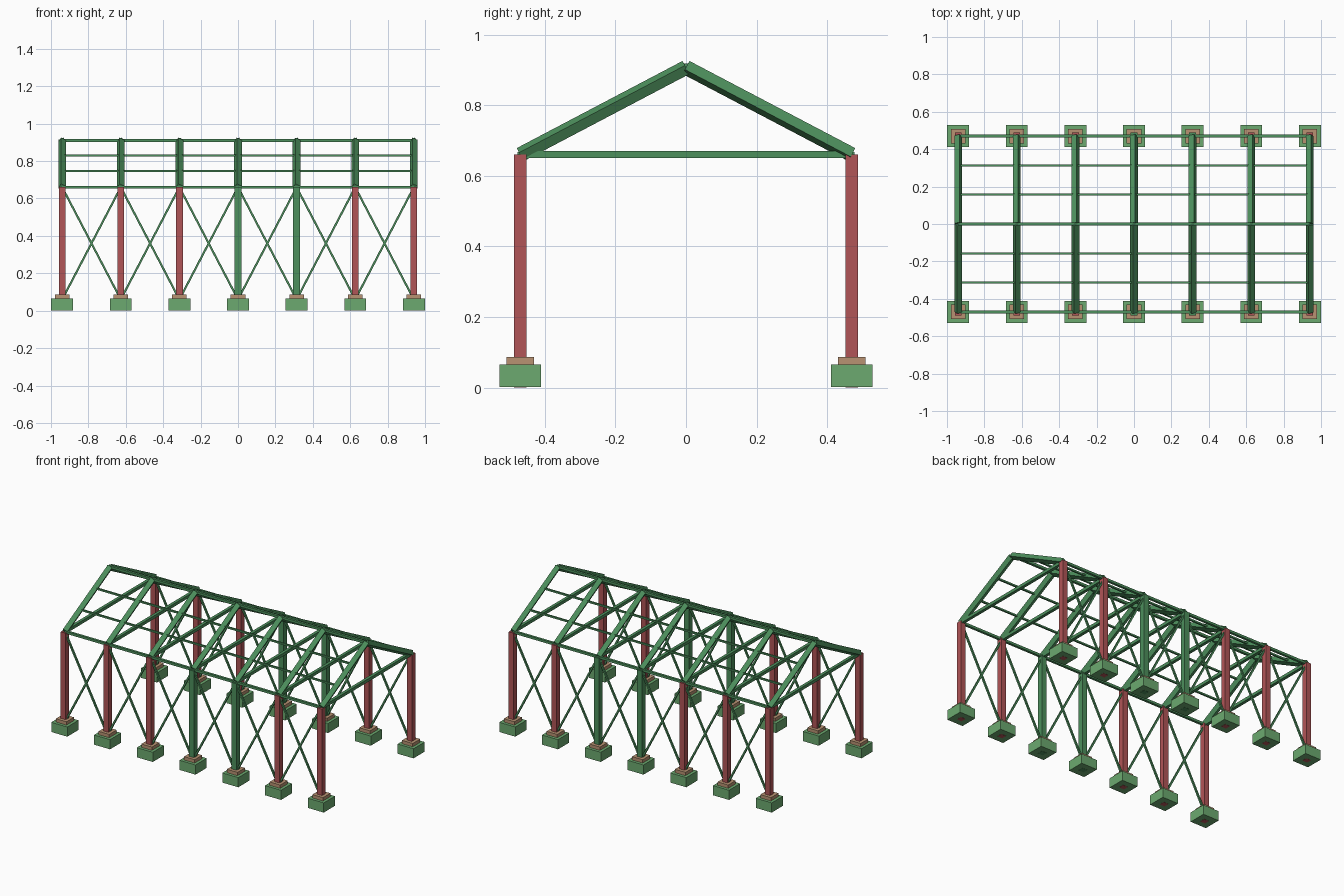
import bpy
import math
from mathutils import Matrix, Vector

if "Cube" in bpy.data.objects:
    bpy.data.objects.remove(bpy.data.objects["Cube"], do_unlink=True)


def material(name, rgb):
    m = bpy.data.materials.new(name)
    m.use_nodes = True
    m.diffuse_color = (*rgb, 1)
    m.node_tree.nodes["Principled BSDF"].inputs["Base Color"].default_value = (*rgb, 1)
    return m


RED = material("red_steel", (0.44, 0.09, 0.095))
GREEN = material("green_steel", (0.075, 0.28, 0.11))
FOOTING = material("light_green_footing", (0.15, 0.40, 0.16))
TAN = material("tan_plinth", (0.48, 0.29, 0.17))


def beam(name, start, end, width, mat, twist=0.0, height=None):
    """Box of the given section running from start to end."""
    a, b = Vector(start), Vector(end)
    d = (b - a).normalized()
    side = d.cross(Vector((0, 0, 1)))
    if side.length < 0.001:
        side = Vector((1, 0, 0))
    side = Matrix.Rotation(twist, 3, d) @ side.normalized()
    up = side.cross(d)
    rot = Matrix((side, d, up)).transposed().to_4x4()
    bpy.ops.mesh.primitive_cube_add(size=1)
    ob = bpy.context.object
    ob.name = name
    size = Matrix.Diagonal((width, (b - a).length, height or width, 1))
    ob.data.transform(rot @ size)
    ob.location = (a + b) / 2
    ob.data.materials.append(mat)
    return ob


BAYS = 6
HALF_X, HALF_Y = 0.94, 0.47
EAVE, RIDGE = 0.66, 0.907
FOOT_TOP, PLINTH_TOP = 0.065, 0.087
pitch = math.atan2(RIDGE - EAVE, HALF_Y)
frames = [-HALF_X + 2 * HALF_X * i / BAYS for i in range(BAYS + 1)]

for i, x in enumerate(frames):
    # Footings, plinths, columns and rafters on both sides of each frame
    for y, label in ((-HALF_Y, "front"), (HALF_Y, "back")):
        beam(f"{label}_footing_{i}", (x, y, 0.001), (x, y, FOOT_TOP), 0.117, FOOTING)
        beam(f"{label}_plinth_{i}", (x, y, FOOT_TOP), (x, y, PLINTH_TOP), 0.078, TAN)
        beam(f"{label}_column_{i}", (x, y, 0), (x, y, EAVE), 0.036,
             GREEN if i in (3, 4) else RED)
        beam(f"{label}_rafter_{i}", (x, y, EAVE), (x, 0, RIDGE), 0.031, GREEN, pitch)
    # Horizontal tie across the frame
    beam(f"tie_beam_{i}", (x, -HALF_Y, EAVE), (x, HALF_Y, EAVE), 0.02, GREEN)

# Eave beams, purlins and ridge along the building
for k in range(-3, 4):
    y = HALF_Y * k / 3
    z = RIDGE - (RIDGE - EAVE) * abs(k) / 3
    name = "ridge_beam" if k == 0 else "eave_beam" if abs(k) == 3 else "purlin"
    z += 0.004 if abs(k) < 3 else 0
    beam(f"{name}_{k + 3}", (-HALF_X, y, z), (HALF_X, y, z),
         0.016 if abs(k) in (0, 3) else 0.011, GREEN)

# Crossed wall braces in every bay
for i in range(BAYS):
    for y, label in ((-HALF_Y, "front"), (HALF_Y, "back")):
        for p, q, lean in ((i, i + 1, "right"), (i + 1, i, "left")):
            beam(f"{label}_brace_{lean}_{i}", (frames[p], y, 0.06),
                 (frames[q], y, EAVE), 0.011, GREEN)
